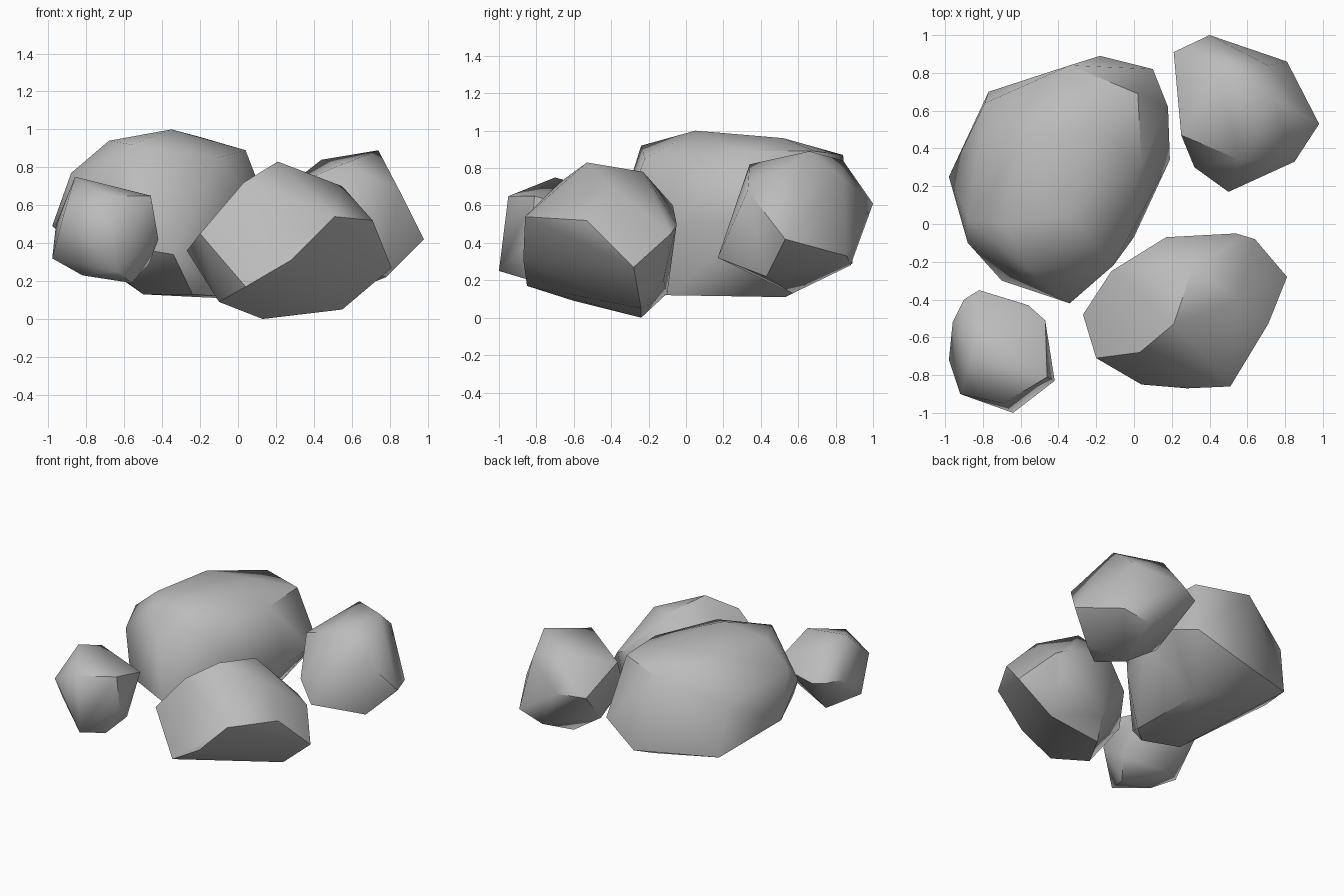
import bpy
import bmesh
import math

# Remove the default cube
default_cube = bpy.data.objects.get("Cube")
if default_cube:
    bpy.data.objects.remove(default_cube, do_unlink=True)

# Single stone colour
stone = bpy.data.materials.new("grey stone")
stone.use_nodes = True
stone_colour = (0.5, 0.5, 0.5, 1.0)
stone.diffuse_color = stone_colour
shader = stone.node_tree.nodes["Principled BSDF"]
shader.inputs["Base Color"].default_value = stone_colour
shader.inputs["Roughness"].default_value = 0.9


def make_rock(name, corners, smooth_angle=48):
    """Wrap a tight convex skin around a few corner points."""
    mesh = bpy.data.meshes.new(name)
    bm = bmesh.new()
    for corner in corners:
        bm.verts.new(corner)
    hull = bmesh.ops.convex_hull(bm, input=bm.verts[:])
    inside = {item for item in hull["geom_interior"] + hull["geom_unused"]
              if isinstance(item, bmesh.types.BMVert)}
    bmesh.ops.delete(bm, geom=list(inside), context="VERTS")
    # Merge nearly flat neighbours into broad chiselled facets
    bmesh.ops.dissolve_limit(bm, angle_limit=math.radians(4),
                             verts=bm.verts[:], edges=bm.edges[:])
    bmesh.ops.recalc_face_normals(bm, faces=bm.faces[:])
    bm.to_mesh(mesh)
    bm.free()
    mesh.materials.append(stone)

    rock = bpy.data.objects.new(name, mesh)
    bpy.context.collection.objects.link(rock)
    bpy.ops.object.select_all(action="DESELECT")
    rock.select_set(True)
    bpy.context.view_layer.objects.active = rock
    bpy.ops.object.shade_smooth_by_angle(angle=math.radians(smooth_angle))
    return rock


# Large boulder at the back right
make_rock("large_boulder", [
    # crown
    (-.35, .05, 1), (-.68, 0, .94), (-.56, -.24, .92), (-.2, .52, .96),
    (-.58, .45, .95), (.04, .32, .89), (-.11, -.22, .85), (-.88, .02, .77),
    (.02, .69, .89), (-.34, .84, .87), (-.79, .64, .69),
    # waist
    (-.98, .25, .49), (.18, .62, .5), (.19, .34, .5), (0, -.07, .5),
    (-.88, -.1, .64), (-.7, -.3, .4), (-.34, -.42, .34),
    # underside
    (.1, .82, .44), (-.18, .89, .29), (-.77, .7, .32), (-.1, .53, .11),
    (-.1, -.08, .12), (-.24, -.2, .13), (-.5, -.1, .13),
])

# Medium boulder at the front left
make_rock("front_boulder", [
    # crown
    (.21, -.53, .83), (.31, -.23, .78), (.03, -.68, .72), (.55, -.4, .7),
    (.17, -.07, .6),
    # waist
    (-.2, -.71, .45), (-.27, -.48, .36), (-.12, -.25, .5), (.54, -.05, .5),
    (.64, -.08, .45), (.51, -.86, .54), (.71, -.53, .52),
    (.28, -.87, .31), (.81, -.28, .27),
    # underside
    (.04, -.85, .17), (-.1, -.6, .09), (.13, -.24, 0), (.55, -.24, .05),
    (.2, -.1, .13), (.6, -.12, .2),
])

# Medium boulder at the back left
make_rock("back_boulder", [
    # crown
    (.56, .34, .82), (.74, .66, .89), (.71, .84, .74), (.44, .84, .84),
    (.85, .33, .68), (.25, .47, .69), (.4, 1, .61), (.21, .91, .59),
    # waist and underside
    (.98, .53, .42), (.81, .86, .33), (.5, .17, .32), (.32, .3, .42),
    (.78, .43, .22), (.55, .57, .13), (.6, .88, .28), (.3, .6, .3),
])

# Small stone at the front right
make_rock("small_stone", [
    # crown
    (-.86, -.7, .75), (-.78, -.53, .7), (-.46, -.81, .65),
    (-.69, -.95, .65), (-.92, -.9, .55), (-.47, -.51, .57),
    # waist and underside
    (-.98, -.72, .32), (-.96, -.52, .5), (-.9, -.4, .5), (-.82, -.35, .5),
    (-.56, -.43, .5), (-.42, -.83, .42), (-.64, -1, .25),
    (-.82, -.8, .23), (-.8, -.55, .23), (-.56, -.8, .19),
    (-.47, -.67, .29),
])
